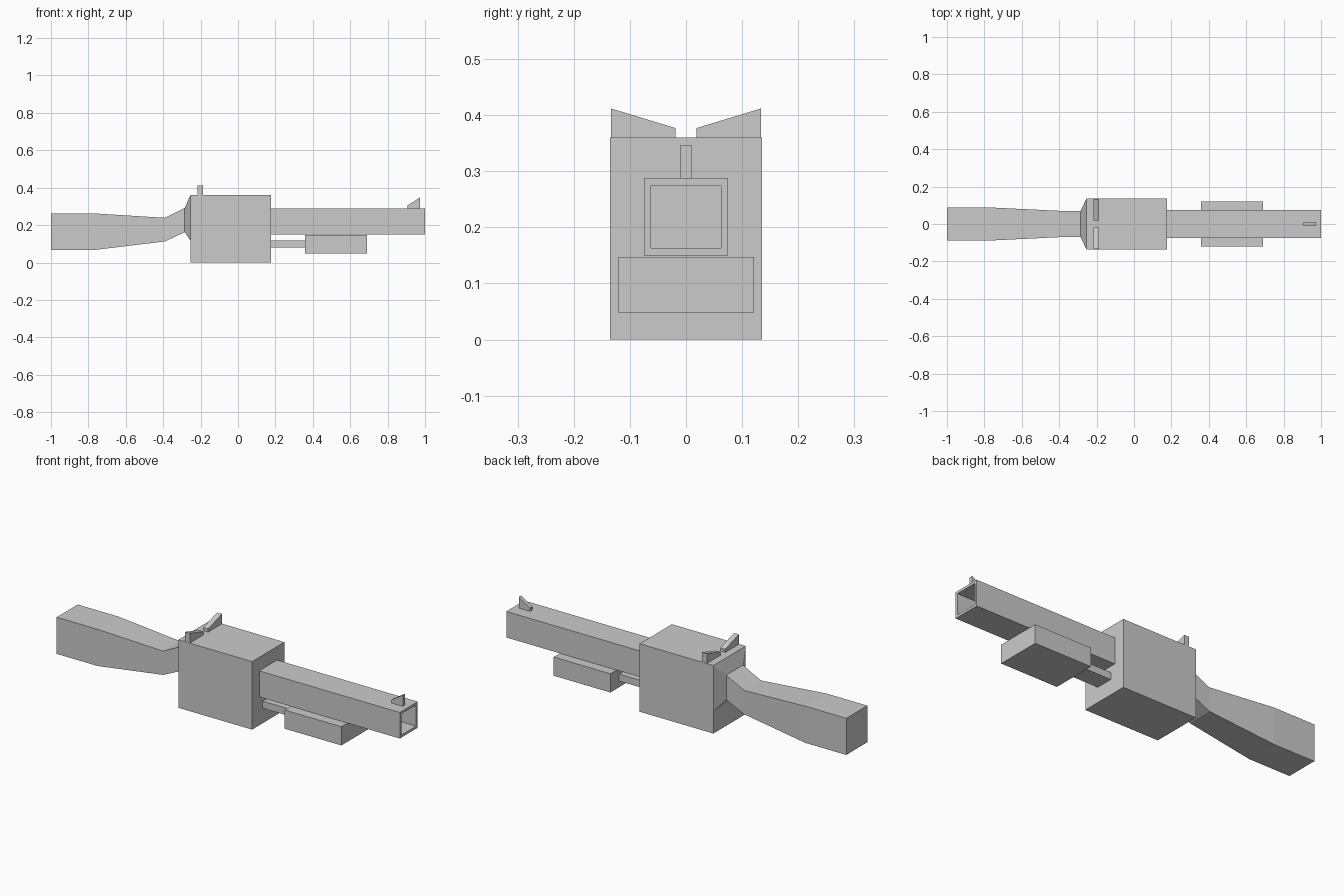
import bpy, bmesh

if "Cube" in bpy.data.objects:
    bpy.data.objects.remove(bpy.data.objects["Cube"])


def finish(name, bm):
    bmesh.ops.recalc_face_normals(bm, faces=bm.faces[:])
    mesh = bpy.data.meshes.new(name)
    bm.to_mesh(mesh)
    bm.free()
    obj = bpy.data.objects.new(name, mesh)
    bpy.context.collection.objects.link(obj)
    return obj


def loft_x(name, sections, cap_end=True):
    """Rectangular loft along x; each section is (x, half_width, z_low, z_high)."""
    bm = bmesh.new()
    rings = [[bm.verts.new((x, y, z)) for y, z in ((-w, a), (w, a), (w, b), (-w, b))]
             for x, w, a, b in sections]
    for r, s in zip(rings, rings[1:]):
        for i in range(4):
            j = (i + 1) % 4
            bm.faces.new((r[i], r[j], s[j], s[i]))
    bm.faces.new(rings[0])
    if cap_end:
        bm.faces.new(rings[-1])
    return finish(name, bm)


def prism(name, points, offset):
    """Extrude a flat 3D profile by an offset vector."""
    bm = bmesh.new()
    face = bm.faces.new([bm.verts.new(p) for p in points])
    ext = bmesh.ops.extrude_face_region(bm, geom=[face])
    bmesh.ops.translate(bm, vec=offset,
                        verts=[g for g in ext["geom"] if isinstance(g, bmesh.types.BMVert)])
    return finish(name, bm)


# Receiver block
loft_x("receiver", [(-0.255, 0.135, 0, 0.36), (0.177, 0.135, 0, 0.36)])

# Shoulder stock, narrowing to a wrist and flaring into the receiver
loft_x("stock", [(-1.0, 0.088, 0.068, 0.262), (-0.76, 0.088, 0.068, 0.262),
                 (-0.39, 0.07, 0.113, 0.239), (-0.285, 0.07, 0.162, 0.292),
                 (-0.255, 0.135, 0.119, 0.36)])

# Square barrel: outer skin, muzzle rim and hollow bore in one loft
loft_x("barrel", [(0.177, 0.075, 0.15, 0.288), (1.0, 0.075, 0.15, 0.288),
                  (1.0, 0.062, 0.163, 0.275), (0.19, 0.062, 0.163, 0.275)])

# Pump slide and its rod
loft_x("pump_rod", [(0.177, 0.047, 0.08, 0.117), (0.36, 0.047, 0.08, 0.117)])
loft_x("pump_grip", [(0.358, 0.121, 0.048, 0.147), (0.69, 0.121, 0.048, 0.147)])

# Front sight blade
prism("front_sight", [(0.907, -0.01, 0.288), (0.972, -0.01, 0.288),
                      (0.972, -0.01, 0.347), (0.907, -0.01, 0.306)], (0, 0.02, 0))

# Rear sight: one wing mirrored across the centre
rear = prism("rear_sight", [(-0.216, 0.019, 0.36), (-0.216, 0.134, 0.36),
                            (-0.216, 0.134, 0.412), (-0.216, 0.019, 0.377)], (0.028, 0, 0))
mirror = rear.modifiers.new("mirror", 'MIRROR')
mirror.use_axis = (False, True, False)
